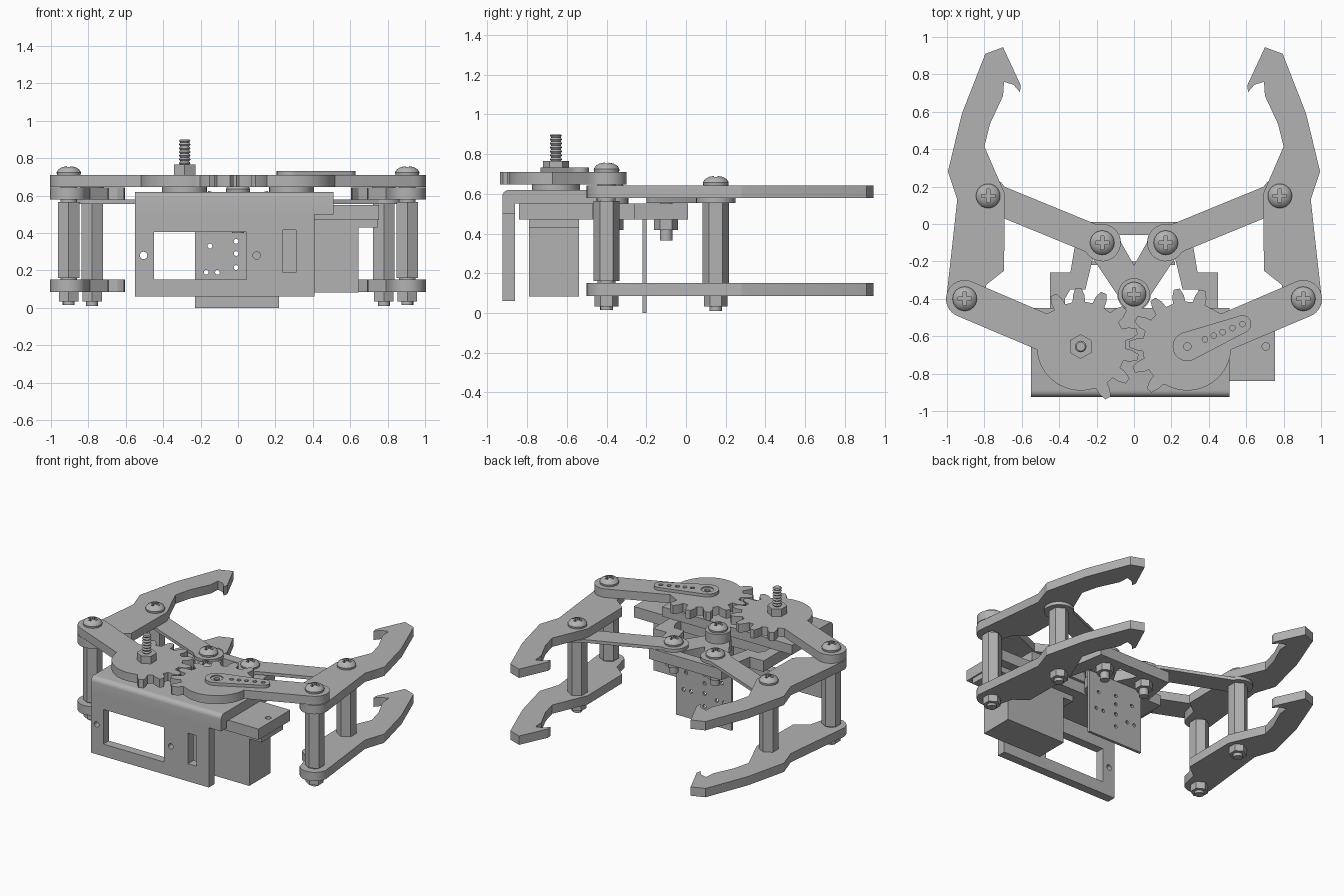
import bpy, bmesh
from math import radians, cos, sin, atan2, degrees
from mathutils import Matrix

cube = bpy.data.objects.get("Cube")
if cube:
    bpy.data.objects.remove(cube, do_unlink=True)

grey = bpy.data.materials.new("plain_grey")
grey.use_nodes = True
colour = (0.45, 0.45, 0.45, 1)
grey.diffuse_color = colour
grey.node_tree.nodes["Principled BSDF"].inputs["Base Color"].default_value = colour
parts = []


def add(name, mesh, loc=(0, 0, 0)):
    if not mesh.materials:
        mesh.materials.append(grey)
    ob = bpy.data.objects.new(name, mesh)
    ob.location = loc
    bpy.context.collection.objects.link(ob)
    parts.append(ob)
    return ob


def evaluated(ob):
    deps = bpy.context.evaluated_depsgraph_get()
    deps.update()
    return bpy.data.meshes.new_from_object(ob.evaluated_get(deps))


def plate(name, low, high, outlines, upright=False):
    """Flat plate from an outer outline and hole outlines; upright ones stand in xz."""
    cu = bpy.data.curves.new(name, "CURVE")
    cu.dimensions = "2D"
    cu.fill_mode = "BOTH"
    cu.extrude = (high - low) / 2
    for pts in outlines:
        sp = cu.splines.new("POLY")
        sp.points.add(len(pts) - 1)
        for p, (x, y) in zip(sp.points, pts):
            p.co = (x, y, 0, 1)
        sp.use_cyclic_u = True
    tmp = bpy.data.objects.new(name, cu)
    bpy.context.collection.objects.link(tmp)
    mesh = evaluated(tmp)
    bpy.data.objects.remove(tmp, do_unlink=True)
    bm = bmesh.new()
    bm.from_mesh(mesh)
    bmesh.ops.remove_doubles(bm, verts=bm.verts, dist=1e-5)
    bmesh.ops.recalc_face_normals(bm, faces=bm.faces)
    if upright:
        bm.transform(Matrix.Rotation(radians(90), 4, "X"))
    bm.to_mesh(mesh)
    bm.free()
    mid = (low + high) / 2
    return add(name, mesh, (0, mid, 0) if upright else (0, 0, mid))


def arc(c, r, a0, a1, n=16):
    angles = [radians(a0 + (a1 - a0) * i / n) for i in range(n + 1)]
    return [(c[0] + r * cos(a), c[1] + r * sin(a)) for a in angles]


def circle(x, y, r, n=20):
    return arc((x, y), r, 0, 360 - 360 / n, n - 1)


def rect(x0, x1, y0, y1):
    return [(x0, y0), (x1, y0), (x1, y1), (x0, y1)]


def bar(a, ra, b, rb, reach=90):
    """Outline with two rounded ends; a larger reach narrows the waist."""
    t = degrees(atan2(b[1] - a[1], b[0] - a[0]))
    return arc(a, ra, t + 180 - reach, t + 180 + reach) + arc(b, rb, t - reach, t + reach)


def flip(pts, s):
    return [(x * s, y) for x, y in pts]


def lathe_mesh(name, profile, sides=24, turn=0):
    bm = bmesh.new()
    vs = [bm.verts.new((r * cos(turn), r * sin(turn), z)) for r, z in profile]
    es = [bm.edges.new(e) for e in zip(vs, vs[1:])]
    bmesh.ops.spin(bm, geom=vs + es, cent=(0, 0, 0), axis=(0, 0, 1),
                   angle=radians(360), steps=sides, use_merge=False)
    bmesh.ops.remove_doubles(bm, verts=bm.verts, dist=1e-5)
    bmesh.ops.recalc_face_normals(bm, faces=bm.faces)
    mesh = bpy.data.meshes.new(name)
    bm.to_mesh(mesh)
    bm.free()
    return mesh


def post(name, x, y, z0, z1, r, sides=24):
    mesh = lathe_mesh(name, [(0, z0), (r, z0), (r, z1), (0, z1)], sides, radians(90))
    return add(name, mesh, (x, y, 0))


def box(name, x0, x1, y0, y1, z0, z1):
    return plate(name, z0, z1, [rect(x0, x1, y0, y1)])


# Domed screw head with a cross recess, made once and reused
dome = [(0, 0), (.063, 0), (.065, .014), (.056, .03), (.036, .042), (.015, .047), (0, .047)]
head = add("head_blank", lathe_mesh("screw_head", dome))
w, l = .009, .036
cross = [(l, w), (w, w), (w, l), (-w, l), (-w, w), (-l, w),
         (-l, -w), (-w, -w), (-w, -l), (w, -l), (w, -w), (l, -w)]
cutter = plate("cross_cutter", .022, .08, [cross])
cutter.hide_render = True
mod = head.modifiers.new("recess", "BOOLEAN")
mod.operation, mod.object, mod.solver = "DIFFERENCE", cutter, "EXACT"
head_mesh = evaluated(head)
for ob in (head, cutter):
    parts.remove(ob)
    bpy.data.objects.remove(ob, do_unlink=True)


def fastener(name, x, y, head_z, nut_z, tip_z):
    add(name + "_head", head_mesh, (x, y, head_z))
    post(name + "_shank", x, y, tip_z, head_z + .005, .032, 16)
    post(name + "_nut", x, y, nut_z - .052, nut_z, .06, 6)


# Claw outline, right-hand side of the model mirrored by sign
pivot, grip, inner, hub = (.905, -.4), (.78, .15), (.17, -.1), (.285, -.655)
claw = [(.995, .28), (.92, .59), (.795, .91), (.70, .945), (.605, .74), (.61, .705),
        (.645, .745), (.695, .76), (.70, .685), (.77, .535), (.80, .415), (.69, .16),
        (.695, -.25), (.79, -.325)]
claw += arc(pivot, .1, 215, 355) + [(.945, .13)]


def gear_arm(first, count):
    """Arm ending in a part-toothed gear; built on the -x side."""
    c, e = (-hub[0], hub[1]), (-pivot[0], pivot[1])
    pts = arc(e, .1, 68, 248) + arc(c, .235, 184, 360 + first - 12, 20)
    for i in range(count):
        a = first + i * 360 / 14
        for r, d in ((.24, -8), (.275, -6.5), (.312, -3), (.312, 3), (.275, 6.5), (.24, 8)):
            t = radians(a + d)
            pts.append((c[0] + r * cos(t), c[1] + r * sin(t)))
    return pts + [(-.465, -.48)]


for s, side in ((1, "left"), (-1, "right")):
    for z, level in ((.085, "lower"), (.578, "upper")):
        plate(f"{side}_{level}_claw", z, z + .065, [flip(claw, s)])
    plate(f"{side}_link", .555, .578, [flip(bar(inner, .1, grip, .1, 128), s)])
    plate(f"{side}_support_strut", .47, .55, [flip(bar((0, -.375), .09, inner, .1, 120), s)])
    teeth = gear_arm(-49, 7) if s > 0 else gear_arm(-62, 8)
    plate(f"{side}_gear_arm", .647, .71, [flip(teeth, -s)])
    post(f"{side}_gear_washer", s * hub[0], hub[1], .615, .65, .12)
    post(f"{side}_pivot_standoff", s * pivot[0], pivot[1], .16, .565, .066, 6)
    post(f"{side}_pivot_spacer", s * pivot[0], pivot[1], .14, .65, .045)
    post(f"{side}_grip_standoff", s * grip[0], grip[1], .145, .557, .066, 6)
    fastener(f"{side}_pivot_screw", s * pivot[0], pivot[1], .71, .085, .015)
    fastener(f"{side}_grip_screw", s * grip[0], grip[1], .643, .085, .01)
    fastener(f"{side}_link_screw", s * inner[0], inner[1], .577, .47, .365)

# Centre screw on its spacer
post("centre_spacer", 0, -.375, .54, .62, .085)
fastener("centre_screw", 0, -.375, .62, .47, .4)

# Rear support plate with an open window
half = [(.45, -.8), (.45, -.26), (.34, -.26), (.295, .01)]
gap = [(.37, -.47), (.37, -.4), (.34, -.35), (.26, -.35), (.19, -.06)]
plate("support_plate", .47, .55,
      [half + flip(half[::-1], -1), gap + flip(gap[::-1], -1)])

# Bent front bracket: rounded top fold and pierced front plate
fold = [(-.45, .62), (-.45, .55), (-.86, .55), (-.86, .5), (-.925, .5)]
fold += arc((-.89, .585), .035, 180, 90, 6)
bracket = plate("bracket_top", -.55, .51, [fold])
bracket.data.transform(Matrix(((0, 0, 1, 0), (1, 0, 0, 0), (0, 1, 0, 0), (0, 0, 0, 1))))
bracket.location = (-.02, 0, 0)
plate("bracket_front", -.925, -.86,
      [rect(-.55, .41, .06, .5), rect(-.45, .045, .15, .405), rect(.24, .31, .19, .415),
       circle(-.505, .28, .02), circle(.1, .28, .02)], upright=True)

# Servo motor and its mounting flange
box("servo_body", .16, .645, -.79, -.54, .083, .55)
box("servo_ear", .08, .745, -.79, -.54, .43, .47)
plate("servo_flange", .47, .55,
      [rect(.1, .755, -.84, -.47), circle(.705, -.655, .02)])

# Servo horn with its row of holes
tip = (.58, -.535)
holes = [circle(hub[0] + (tip[0] - hub[0]) * t, hub[1] + (tip[1] - hub[1]) * t, .015, 12)
         for t in (.32, .48, .64, .82, 1)]
plate("servo_horn", .705, .732, [bar(hub, .078, tip, .047), circle(*hub, .042)] + holes)
plate("horn_hub", .705, .725, [circle(*hub, .043), circle(*hub, .02)])

# Threaded idler bolt and nut
thread = [(0, .5), (.03, .5), (.03, .72)]
for i in range(9):
    z = .72 + i * .02
    thread += [(.024, z + .004), (.031, z + .013)]
thread += [(.024, .9), (0, .9)]
add("idler_bolt", lathe_mesh("idler_bolt", thread, 16), (-hub[0], hub[1], 0))
post("idler_nut", -hub[0], hub[1], .71, .765, .066, 6)

# Thin upright sensor board
spots = [(-.17, .19), (-.11, .19), (-.01, .355), (-.01, .29), (-.01, .215),
         (.1, .2), (.16, .2), (-.15, .33), (.14, .33), (-.01, .12)]
plate("sensor_board", -.22, -.2,
      [rect(-.23, .22, 0, .47)] + [circle(x, z, .013, 12) for x, z in spots], upright=True)

# Smooth the round parts while keeping edges sharp
bpy.ops.object.select_all(action="DESELECT")
for ob in parts:
    ob.select_set(True)
bpy.context.view_layer.objects.active = parts[0]
bpy.ops.object.shade_smooth_by_angle(angle=radians(30))
